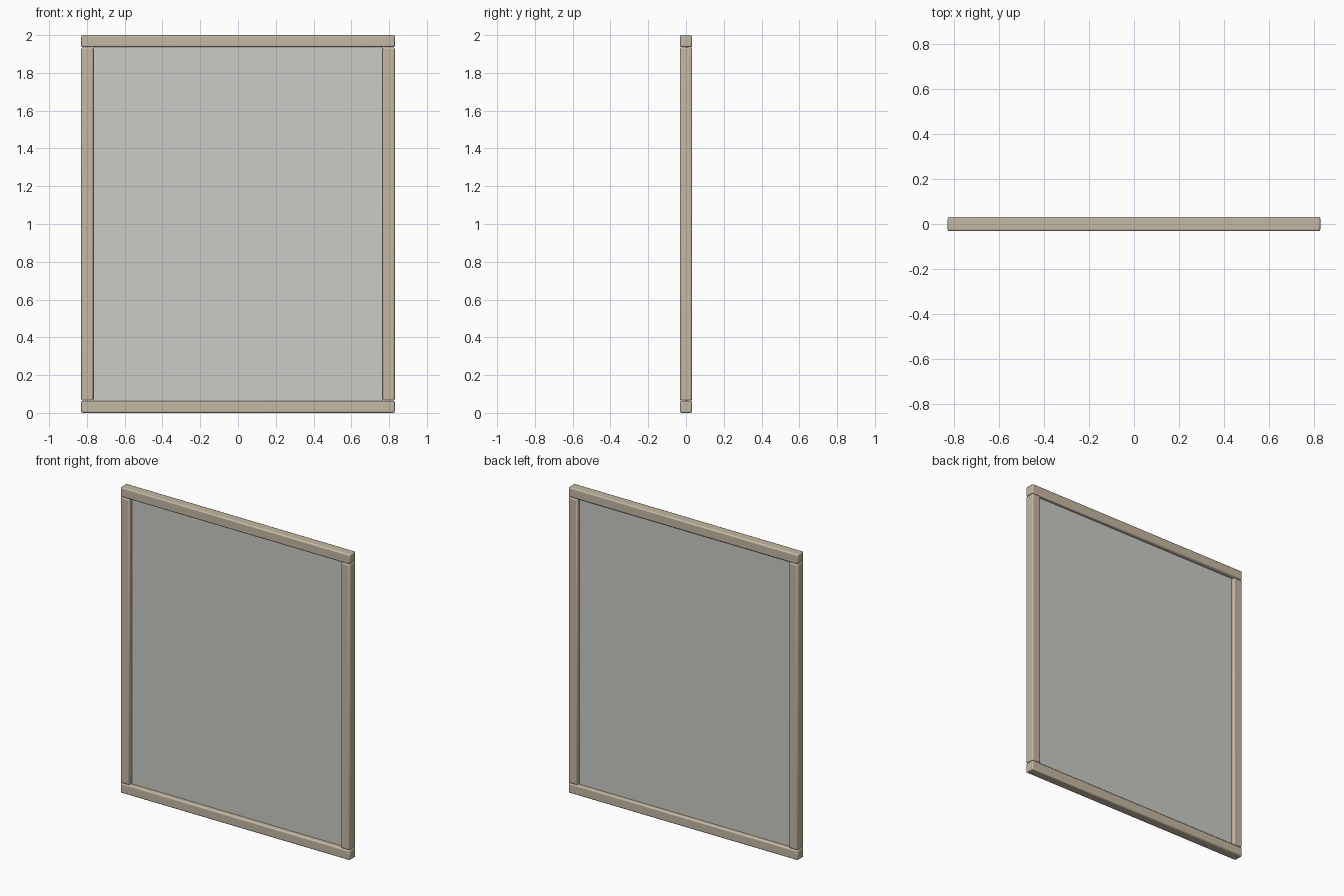
import bpy

if "Cube" in bpy.data.objects:
    bpy.data.objects.remove(bpy.data.objects["Cube"])

W, H, T = 1.66, 2.0, 0.064   # overall width, height, bar thickness


def material(name, color):
    m = bpy.data.materials.new(name)
    m.diffuse_color = color
    m.use_nodes = True
    m.node_tree.nodes["Principled BSDF"].inputs["Base Color"].default_value = m.diffuse_color
    return m


wood = material("tan_frame", (0.56, 0.48, 0.37, 1))
pane = material("pane_grey", (0.6, 0.6, 0.57, 1))


def box(name, size, loc, mat, bevel=0.0):
    bpy.ops.mesh.primitive_cube_add(size=1, location=loc)
    ob = bpy.context.object
    ob.name = name
    ob.scale = size
    bpy.ops.object.transform_apply(location=False, rotation=False, scale=True)
    ob.data.materials.append(mat)
    if bevel:
        mod = ob.modifiers.new("soft_edges", "BEVEL")
        mod.width = bevel
        mod.segments = 2
        bpy.ops.object.shade_smooth_by_angle()
    return ob


# horizontal rails across the full width
for name, z in (("bottom_rail", T / 2), ("top_rail", H - T / 2)):
    box(name, (W, T, T), (0, 0, z), wood, 0.008)

# upright stiles between the rails
for name, s in (("left_stile", -1), ("right_stile", 1)):
    box(name, (T, T, H - 2 * T - 0.002), (s * (W - T) / 2, 0, H / 2), wood, 0.008)

# thin panel filling the opening
box("panel", (W - 2 * T + 0.004, 0.01, H - 2 * T + 0.004), (0, 0.003, H / 2), pane)
